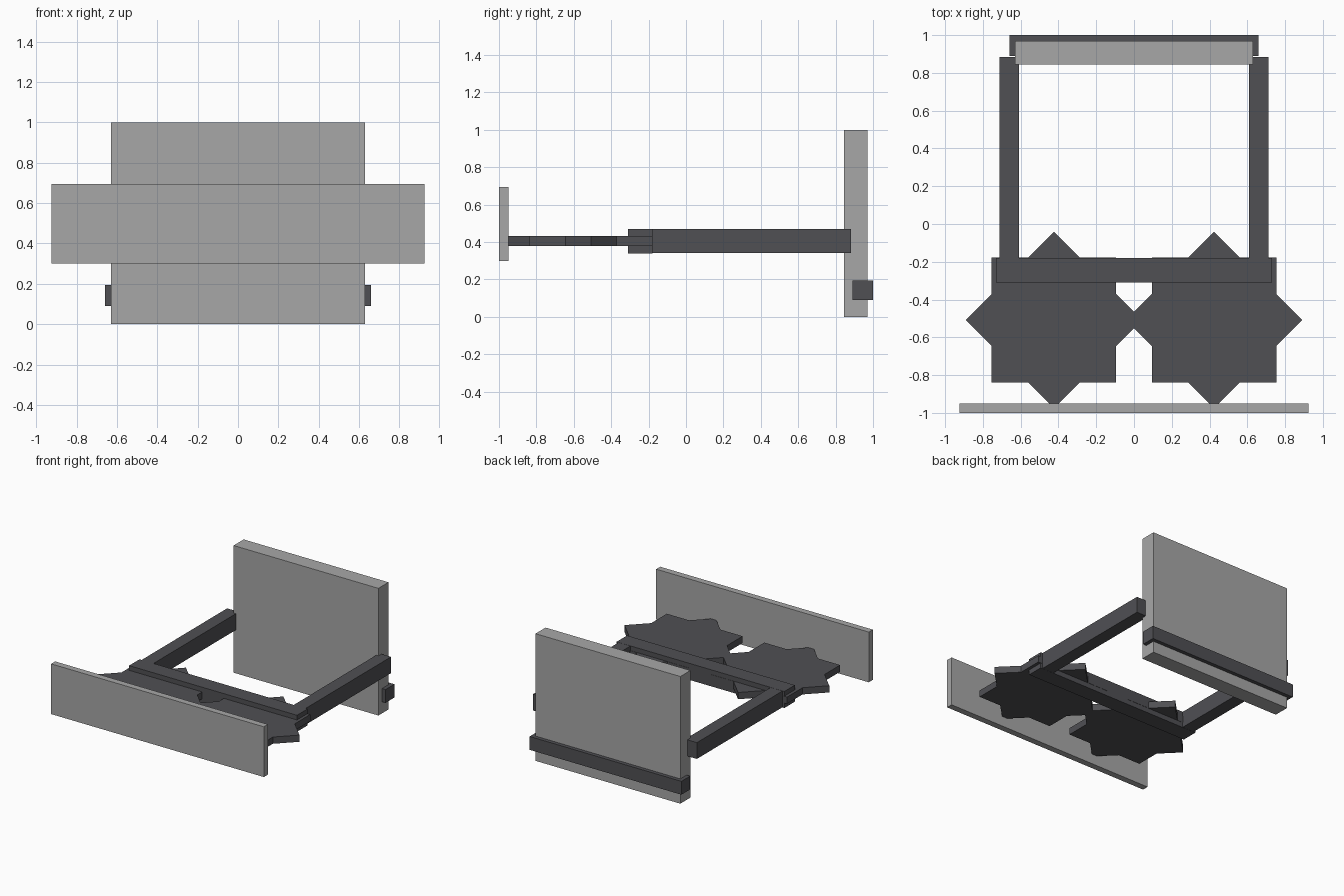
import bpy
import bmesh
from math import cos, sin, pi

old = bpy.data.objects.get("Cube")
if old:
    bpy.data.objects.remove(old, do_unlink=True)


def make_material(name, color):
    mat = bpy.data.materials.new(name)
    mat.use_nodes = True
    mat.diffuse_color = color
    mat.node_tree.nodes["Principled BSDF"].inputs["Base Color"].default_value = color
    return mat


light_grey = make_material("light grey", (0.39, 0.39, 0.39, 1))
dark_grey = make_material("dark grey", (0.08, 0.08, 0.088, 1))


def finish(name, bm, mat):
    bmesh.ops.recalc_face_normals(bm, faces=bm.faces)
    mesh = bpy.data.meshes.new(name)
    bm.to_mesh(mesh)
    bm.free()
    mesh.materials.append(mat)
    obj = bpy.data.objects.new(name, mesh)
    bpy.context.collection.objects.link(obj)
    return obj


def box(name, x, y, z, mat):
    """Box from the (min, max) range on each axis."""
    bm = bmesh.new()
    bmesh.ops.create_cube(bm, size=1)
    for v in bm.verts:
        v.co = [(a + b) / 2 + c * (b - a) for c, (a, b) in zip(v.co, (x, y, z))]
    return finish(name, bm, mat)


def star(name, cx, cy, z, half_side, mat):
    """Eight-pointed plate: the outline of two squares turned by 45 degrees."""
    tip = half_side * 2 ** 0.5
    notch = half_side / cos(pi / 8)
    bm = bmesh.new()
    ring = []
    for i in range(16):
        r = notch if i % 2 else tip
        ring.append(bm.verts.new((cx + r * cos(i * pi / 8), cy + r * sin(i * pi / 8), z[0])))
    face = bm.faces.new(ring)
    top = bmesh.ops.extrude_face_region(bm, geom=[face])["geom"]
    bmesh.ops.translate(bm, vec=(0, 0, z[1] - z[0]),
                        verts=[v for v in top if isinstance(v, bmesh.types.BMVert)])
    return finish(name, bm, mat)


# Upright panels
box("front_panel", (-0.925, 0.925), (-1, -0.95), (0.30, 0.695), light_grey)
box("back_panel", (-0.63, 0.63), (0.845, 0.97), (0, 1), light_grey)

# Bars
box("back_bar", (-0.66, 0.66), (0.89, 1), (0.09, 0.195), dark_grey)
box("cross_bar", (-0.73, 0.73), (-0.31, -0.18), (0.34, 0.47), dark_grey)

# Mirrored arms and star plates
for side, s in (("left", 1), ("right", -1)):
    box("arm_" + side, sorted((s * 0.61, s * 0.713)), (-0.20, 0.883), (0.341, 0.469), dark_grey)
    star("star_plate_" + side, s * 0.424, -0.508, (0.38, 0.433), 0.33, dark_grey)
